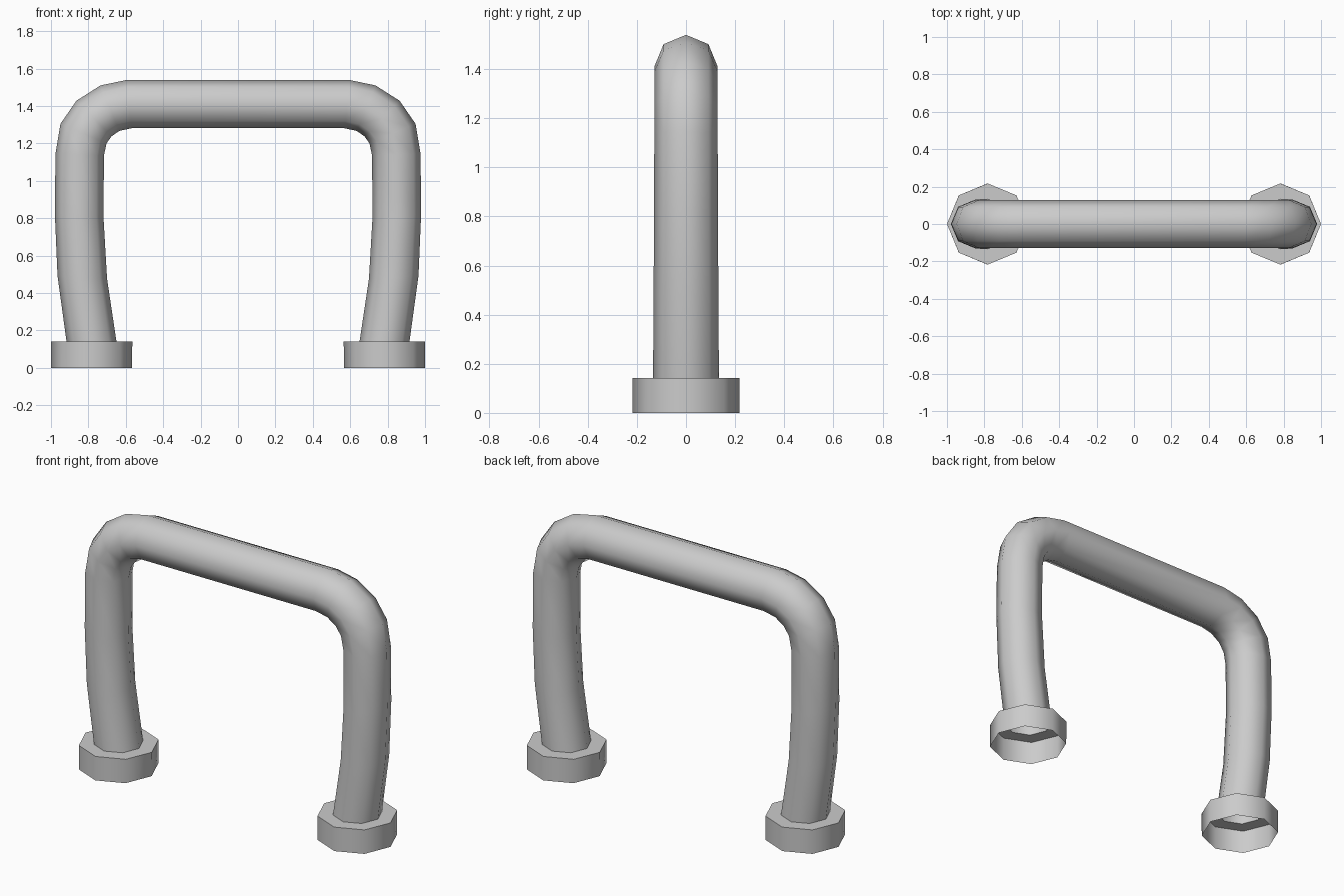
import bpy, bmesh
from math import sin, cos, tau
from mathutils import Vector

if "Cube" in bpy.data.objects:
    bpy.data.objects.remove(bpy.data.objects["Cube"])

SIDES = 8
# Left half of the handle: (outer x, outer z, inner x, inner z, half depth in y)
half = [
    (-1.000, 0.000, -0.567, 0.000, 0.217),   # flange bottom, open
    (-1.000, 0.142, -0.565, 0.142, 0.217),   # flange top
    (-0.917, 0.142, -0.650, 0.142, 0.134),   # foot of the leg
    (-0.965, 0.492, -0.700, 0.475, 0.132),
    (-0.979, 0.820, -0.719, 0.800, 0.130),
    (-0.976, 1.145, -0.717, 1.134, 0.129),
    (-0.949, 1.305, -0.703, 1.200, 0.129),   # corner bend
    (-0.864, 1.428, -0.676, 1.238, 0.129),
    (-0.735, 1.510, -0.634, 1.267, 0.129),
    (-0.596, 1.539, -0.570, 1.281, 0.129),   # start of the grip
]
rings = half + [(-a, b, -c, d, r) for a, b, c, d, r in reversed(half)]

# Skin the octagonal sections into one tube with flanged feet
bm = bmesh.new()
loops = []
for ox, oz, ix, iz, r in rings:
    outer, inner = Vector((ox, 0, oz)), Vector((ix, 0, iz))
    mid, arm = (outer + inner) / 2, (outer - inner) / 2
    loops.append([bm.verts.new(mid + arm * cos(tau * k / SIDES)
                               + Vector((0, r * sin(tau * k / SIDES), 0)))
                  for k in range(SIDES)])
for a, b in zip(loops, loops[1:]):
    for k in range(SIDES):
        n = (k + 1) % SIDES
        bm.faces.new((a[k], a[n], b[n], b[k]))

# Make the normals of the open shell point outwards
bm.normal_update()
foot = [f for f in bm.faces if max(v.co.z for v in f.verts) < 0.15
        and abs(f.normal.z) > 0.9]
if foot[0].normal.z < 0:
    bmesh.ops.reverse_faces(bm, faces=bm.faces[:])

mesh = bpy.data.meshes.new("pull_handle")
bm.to_mesh(mesh)
bm.free()
handle = bpy.data.objects.new("pull_handle", mesh)
bpy.context.collection.objects.link(handle)

# Smooth tube, crisp flange edges
bpy.context.view_layer.objects.active = handle
handle.select_set(True)
bpy.ops.object.shade_smooth_by_angle(angle=0.9)
